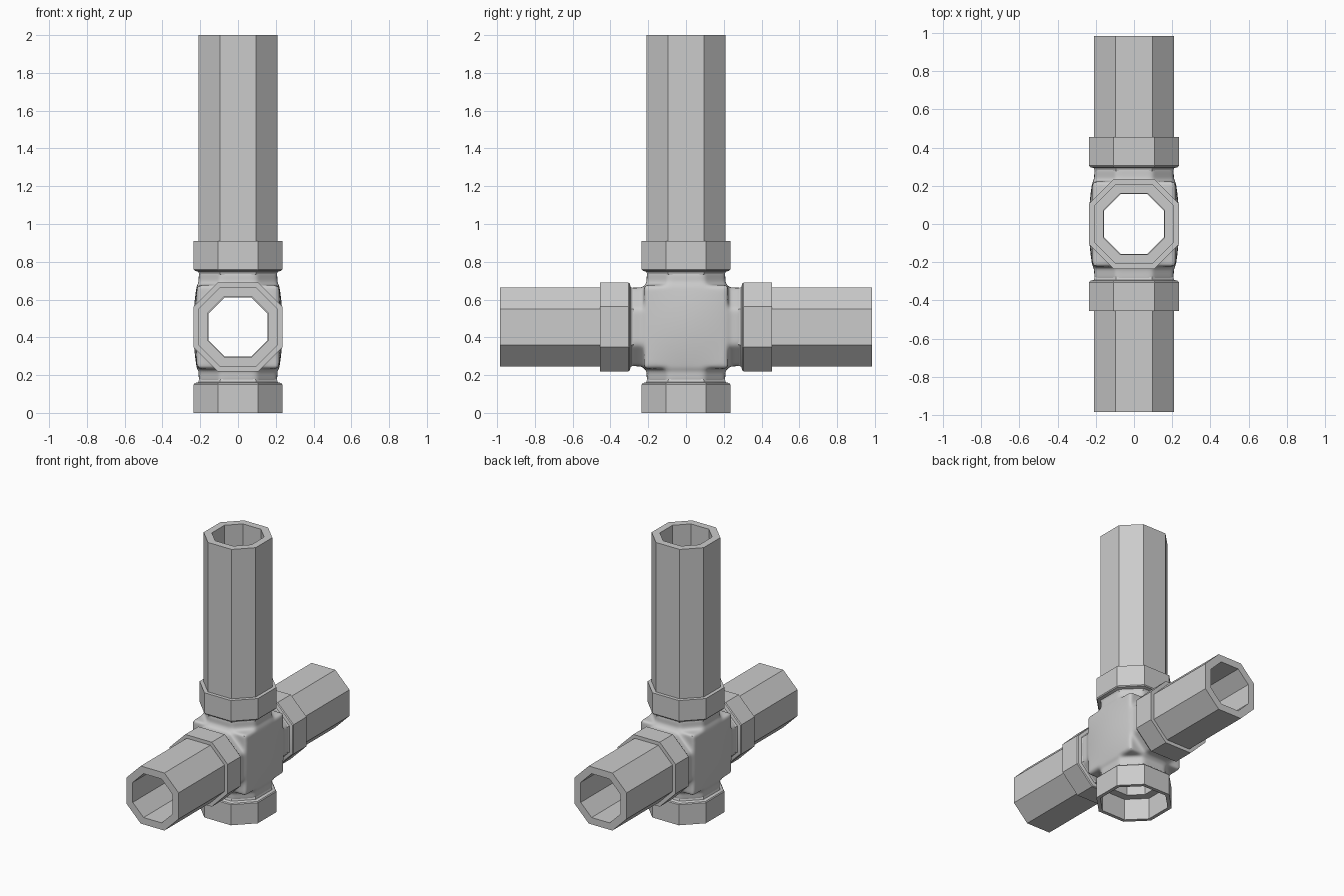
import bpy, bmesh
from mathutils import Matrix, Vector
from math import pi

if "Cube" in bpy.data.objects:
    bpy.data.objects.remove(bpy.data.objects["Cube"])

CENTRE = Vector((0, 0, 0.455))
UP = Matrix.Identity(3)
DOWN = Matrix.Rotation(pi, 3, 'X')
BACK = Matrix.Rotation(-pi / 2, 3, 'X')
FRONT = Matrix.Rotation(pi / 2, 3, 'X')


def octagon(a):
    # a = distance to a flat, h = half the length of a flat
    h = a * 0.455
    return [(a, -h), (a, h), (h, a), (-h, a), (-a, h), (-a, -h), (-h, -a), (h, -a)]


def loft(bm, rings, rot, closed):
    # joins octagonal rings given as (distance along arm, size)
    loops = [[bm.verts.new(rot @ Vector((x, y, t)) + CENTRE) for x, y in octagon(a)]
             for t, a in rings]
    n = len(loops)
    for i in range(n if closed else n - 1):
        p, q = loops[i], loops[(i + 1) % n]
        for k in range(8):
            m = (k + 1) % 8
            bm.faces.new((p[k], p[m], q[m], q[k]))
    if not closed:
        bm.faces.new(loops[0][::-1])
        bm.faces.new(loops[-1])


def finish(bm, name):
    bmesh.ops.recalc_face_normals(bm, faces=bm.faces[:])
    me = bpy.data.meshes.new(name)
    bm.to_mesh(me)
    bm.free()
    ob = bpy.data.objects.new(name, me)
    bpy.context.collection.objects.link(ob)
    return ob


def activate(ob):
    bpy.ops.object.select_all(action='DESELECT')
    ob.select_set(True)
    bpy.context.view_layer.objects.active = ob


def part(name, rings, rot):
    bm = bmesh.new()
    loft(bm, rings, rot, True)
    return finish(bm, name)


# Pipes
def pipe(name, end, rot):
    part(name, [(0.305, 0.21), (end, 0.21), (end, 0.16), (0.305, 0.16)], rot)


pipe("upright_pipe", 1.545, UP)
pipe("front_pipe", 0.985, FRONT)
pipe("back_pipe", 0.985, BACK)

# Socket collars
for name, rot in (("top", UP), ("bottom", DOWN), ("front", FRONT), ("back", BACK)):
    ob = part(name + "_collar",
              [(0.275, 0.205), (0.292, 0.21), (0.298, 0.23), (0.305, 0.235), (0.455, 0.235),
               (0.455, 0.21), (0.3, 0.21), (0.3, 0.156), (0.275, 0.156)], rot)
    activate(ob)
    bpy.ops.object.shade_smooth_by_angle(angle=0.5)

# Rounded cross body: two octagonal arms and a bulging core blended together
bm = bmesh.new()
for rot in (UP, BACK):
    loft(bm, [(-0.3, 0.208), (0.3, 0.208)], rot, False)
core = bmesh.ops.create_cube(bm, size=2)["verts"]
edges = list({e for v in core for e in v.link_edges})
bmesh.ops.subdivide_edges(bm, edges=edges, cuts=9, use_grid_fill=True)
for v in bm.verts:
    if max(abs(c) for c in v.co) > 0.99 or abs(v.co.x) > 0.5:
        x, y, z = v.co
        bulge = 0.218 + 0.019 * (1 - y * y) * (1 - z * z)
        v.co = CENTRE + Vector((x * bulge, y * 0.222, z * 0.222))
body = finish(bm, "cross_body")

rem = body.modifiers.new("blend", 'REMESH')
rem.mode = 'VOXEL'
rem.voxel_size = 0.011
smo = body.modifiers.new("soften", 'SMOOTH')
smo.factor = 0.5
smo.iterations = 12

# Through bores
cutters = []
for name, rot in (("upright_bore", UP), ("level_bore", BACK)):
    bm = bmesh.new()
    loft(bm, [(-0.6, 0.156), (0.6, 0.156)], rot, False)
    cut = finish(bm, name)
    cut.hide_render = True
    cutters.append(cut)
    mod = body.modifiers.new(name, 'BOOLEAN')
    mod.operation = 'DIFFERENCE'
    mod.solver = 'EXACT'
    mod.object = cut

activate(body)
for name in [m.name for m in body.modifiers]:
    bpy.ops.object.modifier_apply(modifier=name)
bpy.ops.object.shade_smooth_by_angle(angle=0.6)
for cut in cutters:
    bpy.data.objects.remove(cut)
